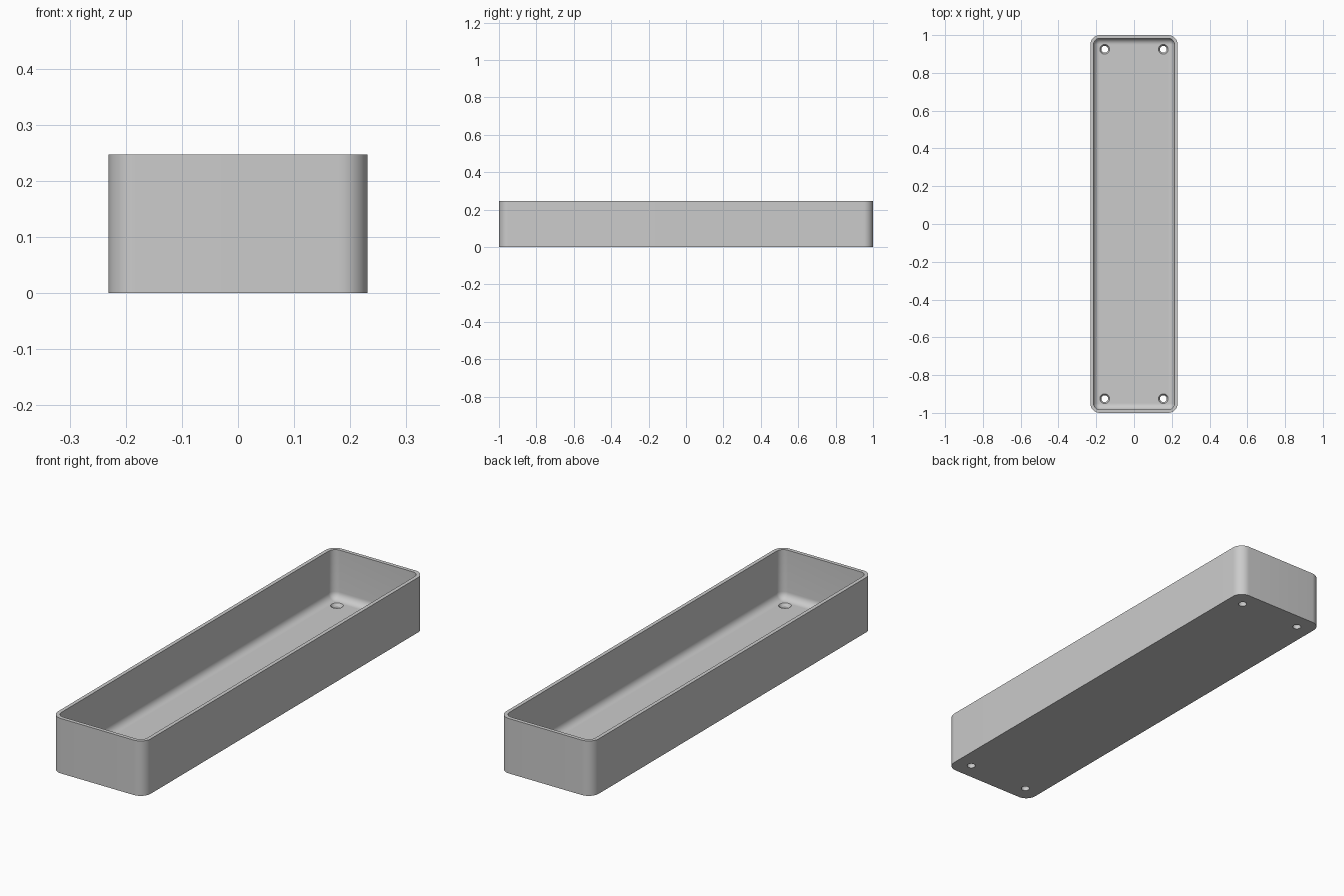
import bpy, bmesh, math

if "Cube" in bpy.data.objects:
    bpy.data.objects.remove(bpy.data.objects["Cube"])

HX, HY, H = 0.231, 1.0, 0.247      # half width, half length, height
R, WALL, FLOOR, FILLET = 0.05, 0.017, 0.027, 0.032
SEG = 12                           # segments per rounded corner

grey = bpy.data.materials.new("grey plastic")
grey.diffuse_color = (0.6, 0.6, 0.6, 1)
grey.use_nodes = True
grey.node_tree.nodes["Principled BSDF"].inputs["Base Color"].default_value = grey.diffuse_color


def ring(bm, inset, z):
    """Rounded rectangle loop, shrunk by inset."""
    r = R - inset
    verts = []
    for q, (sx, sy) in enumerate([(1, 1), (-1, 1), (-1, -1), (1, -1)]):
        for i in range(SEG + 1):
            a = math.pi / 2 * (q + i / SEG)
            verts.append(bm.verts.new((sx * (HX - R) + r * math.cos(a),
                                       sy * (HY - R) + r * math.sin(a), z)))
    return verts


def loft(bm, rings):
    """Skin consecutive loops and cap both ends."""
    n = len(rings[0])
    for a, b in zip(rings, rings[1:]):
        for i in range(n):
            j = (i + 1) % n
            bm.faces.new((a[i], a[j], b[j], b[i]))
    bm.faces.new(rings[0][::-1])
    bm.faces.new(rings[-1])


def finish(name, bm):
    bmesh.ops.recalc_face_normals(bm, faces=bm.faces)
    me = bpy.data.meshes.new(name)
    bm.to_mesh(me)
    bm.free()
    me.materials.append(grey)
    ob = bpy.data.objects.new(name, me)
    bpy.context.collection.objects.link(ob)
    return ob


# Tray: outer wall, rim, inner wall, filleted inner floor
profile = [(0, 0), (0, H), (WALL, H)]
for i in range(9):
    a = math.pi / 2 * i / 8
    profile.append((WALL + FILLET * (1 - math.cos(a)),
                    FLOOR + FILLET * (1 - math.sin(a))))
bm = bmesh.new()
loft(bm, [ring(bm, d, z) for d, z in profile])
tray = finish("tray", bm)

# Countersunk screw holes in the four floor corners
bm = bmesh.new()
for x in (-0.155, 0.155):
    for y in (-0.925, 0.925):
        loops = []
        for r, z in [(0.018, -0.02), (0.018, 0.014), (0.026, FLOOR), (0.026, FLOOR + 0.02)]:
            loops.append([bm.verts.new((x + r * math.cos(k * math.tau / 32),
                                        y + r * math.sin(k * math.tau / 32), z))
                          for k in range(32)])
        loft(bm, loops)
cutter = finish("hole_cutter", bm)
cutter.hide_render = True

mod = tray.modifiers.new("screw holes", 'BOOLEAN')
mod.operation = 'DIFFERENCE'
mod.solver = 'EXACT'
mod.object = cutter
bpy.context.view_layer.objects.active = tray
tray.select_set(True)
bpy.ops.object.modifier_apply(modifier=mod.name)
bpy.data.objects.remove(cutter)

bpy.ops.object.shade_smooth_by_angle(angle=math.radians(30))
